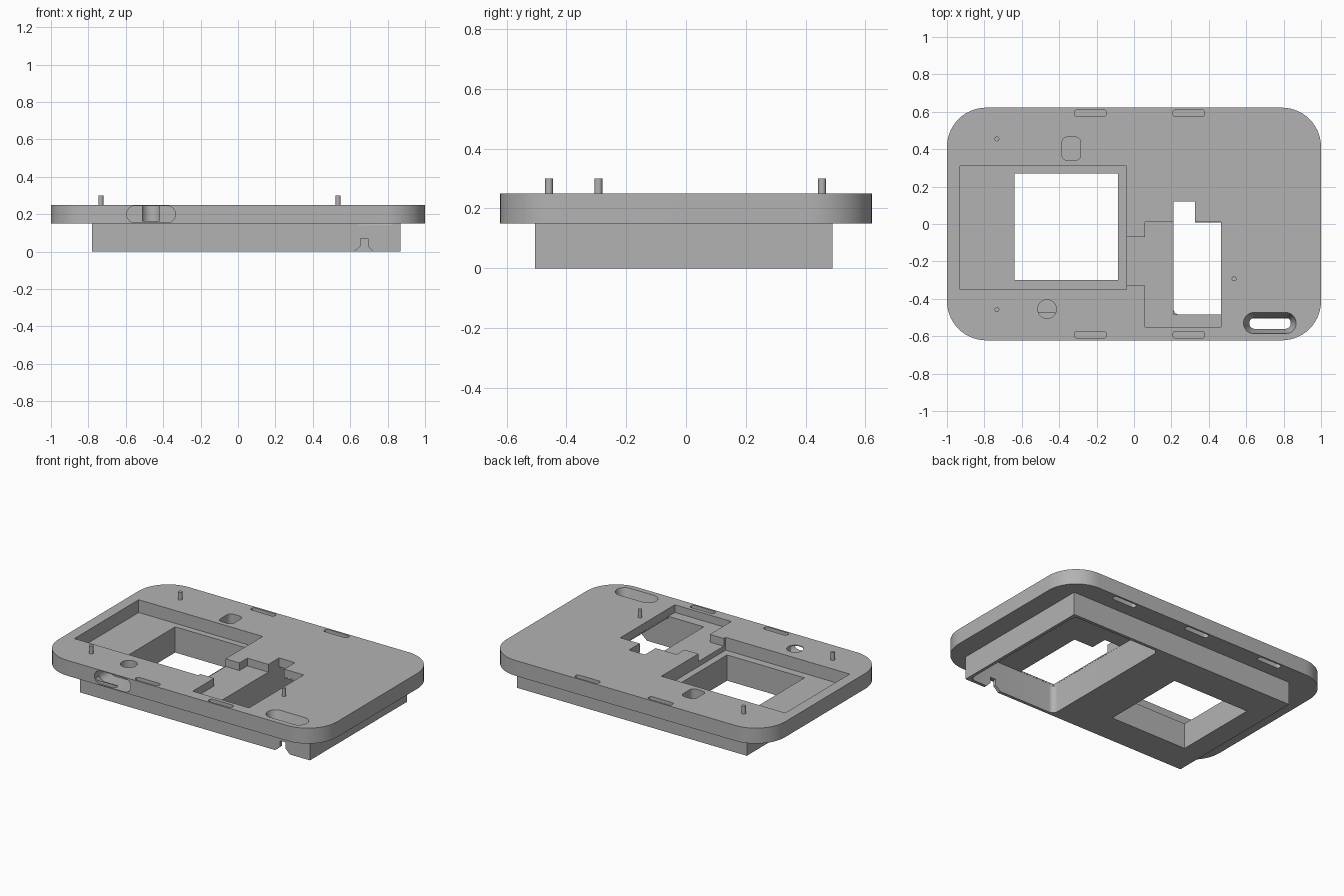
import bpy, bmesh, math

cube = bpy.data.objects.get("Cube")
if cube:
    bpy.data.objects.remove(cube, do_unlink=True)

grey = bpy.data.materials.new("plain_grey")
grey.use_nodes = True
grey.diffuse_color = (0.45, 0.45, 0.45, 1)
grey.node_tree.nodes["Principled BSDF"].inputs["Base Color"].default_value = grey.diffuse_color


def rounded(x0, x1, y0, y1, r=0.0, steps=8):
    """Outline of a rectangle, optionally with round corners."""
    if r == 0:
        return [(x0, y0), (x1, y0), (x1, y1), (x0, y1)]
    corners = [(x1 - r, y1 - r), (x0 + r, y1 - r), (x0 + r, y0 + r), (x1 - r, y0 + r)]
    pts = []
    for q, (cx, cy) in enumerate(corners):
        for i in range(steps + 1):
            a = math.pi / 2 * (q + i / steps)
            pts.append((cx + r * math.cos(a), cy + r * math.sin(a)))
    return pts


def circle(x, y, r, n=32):
    return [(x + r * math.cos(math.tau * i / n), y + r * math.sin(math.tau * i / n)) for i in range(n)]


def prism(name, low, z0, z1, high=None, along_y=False):
    """Solid between two matching outlines; along_y extrudes an x-z outline."""
    place = (lambda p, d: (p[0], d, p[1])) if along_y else (lambda p, d: (p[0], p[1], d))
    bm = bmesh.new()
    a = [bm.verts.new(place(p, z0)) for p in low]
    b = [bm.verts.new(place(p, z1)) for p in (high or low)]
    bm.faces.new(a[::-1])
    bm.faces.new(b)
    n = len(a)
    for i in range(n):
        bm.faces.new((a[i], a[(i + 1) % n], b[(i + 1) % n], b[i]))
    bmesh.ops.remove_doubles(bm, verts=bm.verts, dist=1e-5)
    bmesh.ops.recalc_face_normals(bm, faces=bm.faces)
    mesh = bpy.data.meshes.new(name)
    bm.to_mesh(mesh)
    bm.free()
    mesh.materials.append(grey)
    ob = bpy.data.objects.new(name, mesh)
    bpy.context.scene.collection.objects.link(ob)
    return ob


def combine(tool, operation):
    """Apply a boolean to the body and discard the tool."""
    bpy.context.view_layer.objects.active = body
    mod = body.modifiers.new("shape", "BOOLEAN")
    mod.object, mod.operation, mod.solver = tool, operation, "EXACT"
    bpy.ops.object.modifier_apply(modifier=mod.name)
    bpy.data.objects.remove(tool, do_unlink=True)


def cut(*args, **kw):
    tool = prism("cutter", *args, **kw)
    tool.hide_render = True
    combine(tool, "DIFFERENCE")


TOP, RIM = 0.25, 0.15
OVER = 0.3

# Rounded plate with the box-shaped base below
body = prism("housing_body", rounded(-1, 1, -0.622, 0.622, 0.21, 14), RIM, TOP)
combine(prism("base", rounded(-0.78, 0.87, -0.505, 0.49), 0, 0.2), "UNION")

# Large tray and its window
cut(rounded(-0.93, -0.04, -0.35, 0.31), 0.167, OVER)
cut(rounded(-0.64, -0.085, -0.30, 0.27), -0.1, OVER)

# Stepped tray with a short connecting channel
cut([(-0.06, -0.33), (0.06, -0.33), (0.06, -0.55), (0.465, -0.55),
     (0.465, 0.01), (0.06, 0.01), (0.06, -0.07), (-0.06, -0.07)], 0.2, OVER)

# Underside cavity and the opening above it
cut(rounded(0.21, 0.85, -0.485, 0.47, 0.035), -0.1, 0.192)
cut([(0.211, -0.484), (0.464, -0.484), (0.464, 0.009), (0.325, 0.009),
     (0.325, 0.12), (0.211, 0.12)], 0.18, OVER)

# Cable notch through the front wall of the base
cut([(0.62, -0.02), (0.725, -0.02), (0.725, 0), (0.695, 0.03), (0.695, 0.07),
     (0.655, 0.07), (0.655, 0.03), (0.62, 0)], -0.6, -0.45, along_y=True)

# Button bore, side port and rounded square recess
cut(circle(-0.465, -0.455, 0.05), 0.165, OVER)
cut(rounded(-0.595, -0.335, 0.155, 0.245, 0.044), -0.7, -0.475, along_y=True)
cut(rounded(-0.385, -0.285, 0.34, 0.465, 0.03), 0.165, OVER)

# Tapered lanyard slot
cut(rounded(0.62, 0.835, -0.558, -0.502, 0.027), 0.14, TOP + 0.001,
    high=rounded(0.585, 0.867, -0.587, -0.473, 0.056))

# Shallow slots along both long edges, above and below
for side in (-1, 1):
    y = 0.592 * side
    for x in (-0.233, 0.293):
        cut(rounded(x - 0.085, x + 0.085, y - 0.018, y + 0.018, 0.014, 4), 0.215, OVER)
    for x in (-0.54, 0.015, 0.57):
        cut(rounded(x - 0.085, x + 0.085, y - 0.018, y + 0.018, 0.014, 4), 0.1, 0.185)

# Locating pins
pins = [prism("locating_pin", circle(x, y, 0.013, 16), TOP - 0.01, 0.3)
        for x, y in ((-0.733, 0.455), (-0.733, -0.458), (0.535, -0.293))]

# Smooth curved walls, sharp edges
bpy.ops.object.select_all(action="DESELECT")
for ob in [body] + pins:
    ob.select_set(True)
bpy.context.view_layer.objects.active = body
bpy.ops.object.shade_smooth_by_angle(angle=math.radians(30))
